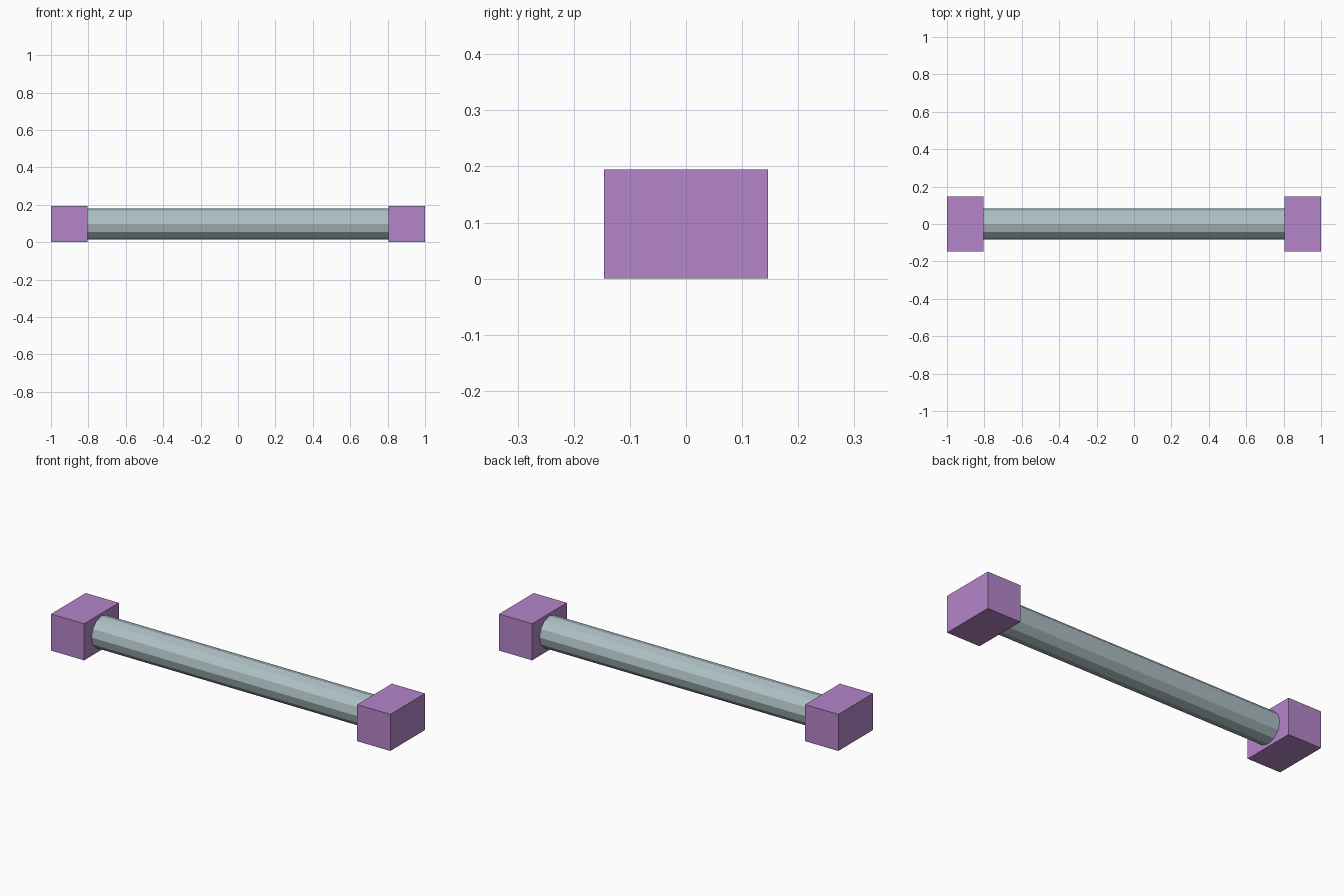
import bpy
import math

if "Cube" in bpy.data.objects:
    bpy.data.objects.remove(bpy.data.objects["Cube"])


def material(name, color):
    mat = bpy.data.materials.new(name)
    mat.diffuse_color = (*color, 1.0)
    mat.use_nodes = True
    mat.node_tree.nodes["Principled BSDF"].inputs["Base Color"].default_value = mat.diffuse_color
    return mat


purple = material("purple", (0.462, 0.235, 0.584))
steel = material("pale_steel", (0.423, 0.527, 0.552))

HEIGHT, DEPTH, WIDTH = 0.195, 0.292, 0.195
MID_Z = HEIGHT / 2

# End blocks
for side, name in ((-1, "left_end_block"), (1, "right_end_block")):
    bpy.ops.mesh.primitive_cube_add(size=1, location=(side * (1 - WIDTH / 2), 0, MID_Z))
    block = bpy.context.object
    block.name = name
    block.scale = (WIDTH, DEPTH, HEIGHT)
    bpy.ops.object.transform_apply(location=False, rotation=False, scale=True)
    block.data.materials.append(purple)

# Twelve-sided bar between the blocks
bpy.ops.mesh.primitive_cylinder_add(
    vertices=12, radius=0.083, depth=2 * (1 - WIDTH),
    location=(0, 0, MID_Z), rotation=(0, math.pi / 2, 0))
bar = bpy.context.object
bar.name = "bar"
bpy.ops.object.transform_apply(location=False, rotation=True, scale=False)
bar.data.materials.append(steel)
